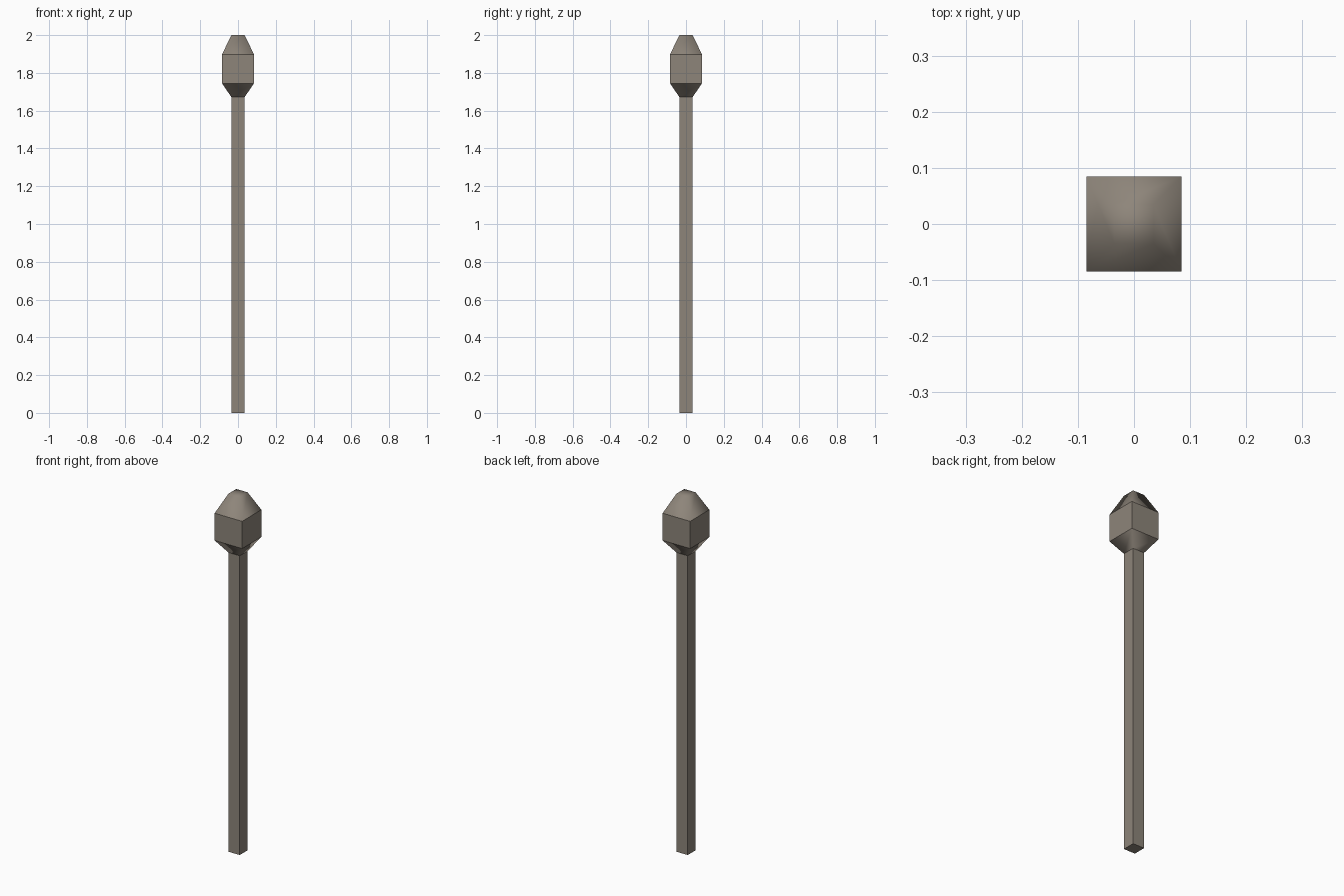
import bpy, bmesh

if "Cube" in bpy.data.objects:
    bpy.data.objects.remove(bpy.data.objects["Cube"])


def square_loft(name, profile, cap_bottom=False, cap_top=False, smooth_bands=()):
    """Stack square rings (half width, z); chosen bands get rounded shading."""
    bm = bmesh.new()
    rings = [[bm.verts.new((sx * w, sy * w, z))
              for sx, sy in ((-1, -1), (1, -1), (1, 1), (-1, 1))]
             for w, z in profile]
    for band, (low, high) in enumerate(zip(rings, rings[1:])):
        for i in range(4):
            j = (i + 1) % 4
            face = bm.faces.new((low[i], low[j], high[j], high[i]))
            face.smooth = band in smooth_bands
    if cap_bottom:
        bm.faces.new(rings[0][::-1])
    if cap_top:
        bm.faces.new(rings[-1]).smooth = len(profile) - 2 in smooth_bands
    # Keep creases wherever a smooth face meets a flat one
    for edge in bm.edges:
        edge.smooth = all(f.smooth for f in edge.link_faces)
    mesh = bpy.data.meshes.new(name)
    bm.to_mesh(mesh)
    bm.free()
    obj = bpy.data.objects.new(name, mesh)
    bpy.context.collection.objects.link(obj)
    mat = bpy.data.materials.get("stone") or bpy.data.materials.new("stone")
    mat.diffuse_color = (0.27, 0.235, 0.195, 1)
    mat.use_nodes = True
    mat.node_tree.nodes["Principled BSDF"].inputs["Base Color"].default_value = mat.diffuse_color
    mesh.materials.append(mat)
    return obj


# Square shaft
square_loft("shaft", [(0.035, 0), (0.035, 1.672)], cap_bottom=True)

# Flared collar, block and tapered tip
square_loft("head",
            [(0.035, 1.672), (0.085, 1.745), (0.085, 1.897), (0.035, 2.0)],
            cap_top=True, smooth_bands=(0, 2))
